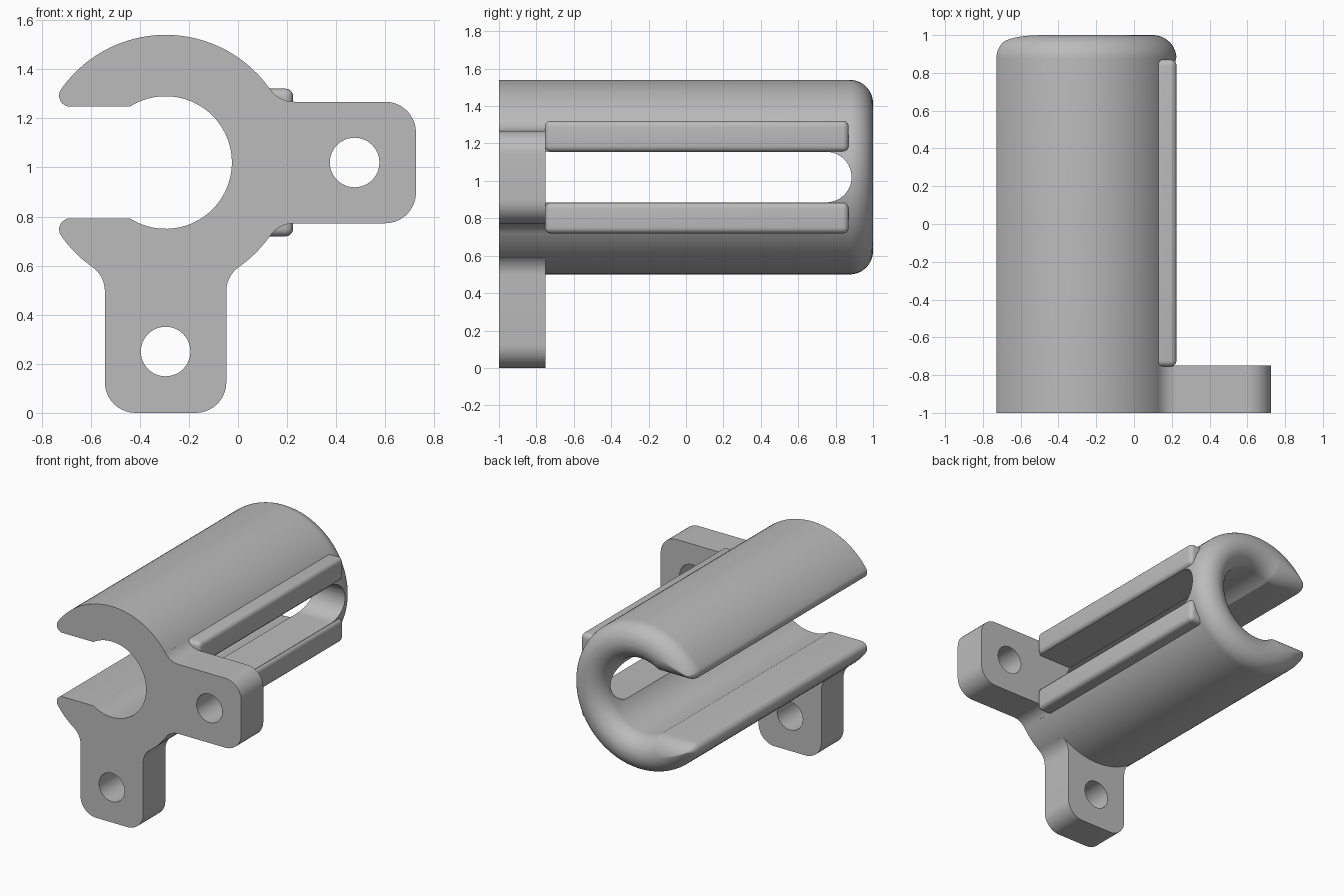
import bpy, bmesh
from math import sin, cos, asin, atan2, sqrt, pi, radians
from mathutils import Matrix

if "Cube" in bpy.data.objects:
    bpy.data.objects.remove(bpy.data.objects["Cube"])

CX, CZ = -0.295, 1.02          # tube axis
R_OUT, R_IN = 0.52, 0.27       # tube radii
MOUTH = 0.2275                 # half height of the open side
WALL = (R_OUT - R_IN) / 2
PLATE = -0.75                  # rear face of the mounting arms

grey = bpy.data.materials.new("plain_grey")
grey.use_nodes = True
grey.diffuse_color = (0.5, 0.5, 0.5, 1)
grey.node_tree.nodes["Principled BSDF"].inputs["Base Color"].default_value = (0.5, 0.5, 0.5, 1)


def arc(u, v, r, a, b, n):
    return [(u + r * cos(a + (b - a) * i / n), v + r * sin(a + (b - a) * i / n))
            for i in range(n + 1)]


def loft(name, rings, place=Matrix()):
    """Skin equal-length rings of 3D points and cap both ends."""
    bm = bmesh.new()
    loops = [[bm.verts.new(p) for p in ring] for ring in rings]
    n = len(loops[0])
    for a, b in zip(loops, loops[1:]):
        for i in range(n):
            j = (i + 1) % n
            bm.faces.new((a[i], a[j], b[j], b[i]))
    bm.faces.new(loops[0])
    bm.faces.new(loops[-1])
    bmesh.ops.recalc_face_normals(bm, faces=bm.faces)
    bm.transform(Matrix.Translation((CX, 0, CZ)) @ place)
    return finish(name, bm)


def finish(name, bm):
    mesh = bpy.data.meshes.new(name)
    bm.to_mesh(mesh)
    bm.free()
    mesh.materials.append(grey)
    ob = bpy.data.objects.new(name, mesh)
    bpy.context.collection.objects.link(ob)
    return ob


def prism(name, outline, y0, y1, place=Matrix()):
    return loft(name, [[(u, y, v) for u, v in outline] for y in (y0, y1)], place)


def combine(target, other, operation):
    mod = target.modifiers.new("combine", 'BOOLEAN')
    mod.operation, mod.solver, mod.object = operation, 'EXACT', other
    bpy.context.view_layer.objects.active = target
    bpy.ops.object.modifier_apply(modifier=mod.name)
    bpy.data.objects.remove(other)


def open_ring(d):
    """C-shaped section, shrunk inwards by d."""
    ro, ri, h = R_OUT - d, R_IN + d, MOUTH + d
    q = max(0.045 - d, 0.004)
    tip_u, tip_v = -sqrt((ro - q) ** 2 - (h + q) ** 2), h + q
    tip = atan2(tip_v, tip_u)
    upper = arc(0, 0, ro, 0, tip, 40)
    upper += arc(tip_u, tip_v, q, tip, 1.5 * pi, 8)[1:]
    upper += arc(0, 0, ri, pi - asin(h / ri), 0, 32)
    return upper + [(u, -v) for u, v in reversed(upper)][1:-1]


# Open tube with a fully rounded rear rim
stations = [(-1, 0)]
for i in range(13):
    t = radians(86) * i / 12
    stations.append((1 - WALL + WALL * sin(t), WALL * (1 - cos(t))))
body = loft("clamp_body", [[(u, y, v) for u, v in open_ring(d)] for y, d in stations])

# Rounded rails along both edges of the side slot
for side in (-1, 1):
    bm = bmesh.new()
    bmesh.ops.create_cube(bm, size=1)
    y0, y1 = PLATE - 0.005, 0.87
    bm.transform(Matrix.Translation((CX + 0.42, (y0 + y1) / 2, CZ + side * 0.218))
                 @ Matrix.Diagonal((0.2, y1 - y0, 0.166, 1)))
    bmesh.ops.bevel(bm, geom=bm.edges[:], offset=0.032, segments=5,
                    profile=0.5, affect='EDGES')
    combine(body, finish("rail", bm), 'UNION')

# Side slot with a round rear end
slot_end = arc(0.75, 0, 0.135, -pi / 2, pi / 2, 24)
slot_outline = [(PLATE, -0.135)] + slot_end + [(PLATE, 0.135)]
slot = loft("slot_cutter", [[(u, y, v) for y, v in slot_outline] for u in (0.1, 0.8)])
combine(body, slot, 'DIFFERENCE')

# Mounting arms: one sideways, one downwards, each blended into the tube
HALF, END, CORNER, FILLET = 0.2475, 1.02, 0.125, 0.12
fu = sqrt((R_OUT + FILLET) ** 2 - (HALF + FILLET) ** 2)
fv = HALF + FILLET
half_arm = arc(END - CORNER, HALF - CORNER, CORNER, 0, pi / 2, 10)
half_arm += arc(fu, fv, FILLET, -pi / 2, atan2(fv, fu) - pi, 10)
half_arm.append((0.39, 0.29))
arm_outline = half_arm + [(u, -v) for u, v in reversed(half_arm)]
hole = arc(0.77, 0, 0.101, 0, 2 * pi, 48)[:-1]
for turn in (0, pi / 2):
    place = Matrix.Rotation(turn, 4, 'Y')
    combine(body, prism("mounting_arm", arm_outline, -1, PLATE, place), 'UNION')
    combine(body, prism("hole_cutter", hole, -1.1, PLATE + 0.1, place), 'DIFFERENCE')

# Smooth curved areas, keep crisp edges
bpy.ops.object.select_all(action='DESELECT')
body.select_set(True)
bpy.context.view_layer.objects.active = body
bpy.ops.object.shade_smooth_by_angle(angle=radians(30))
